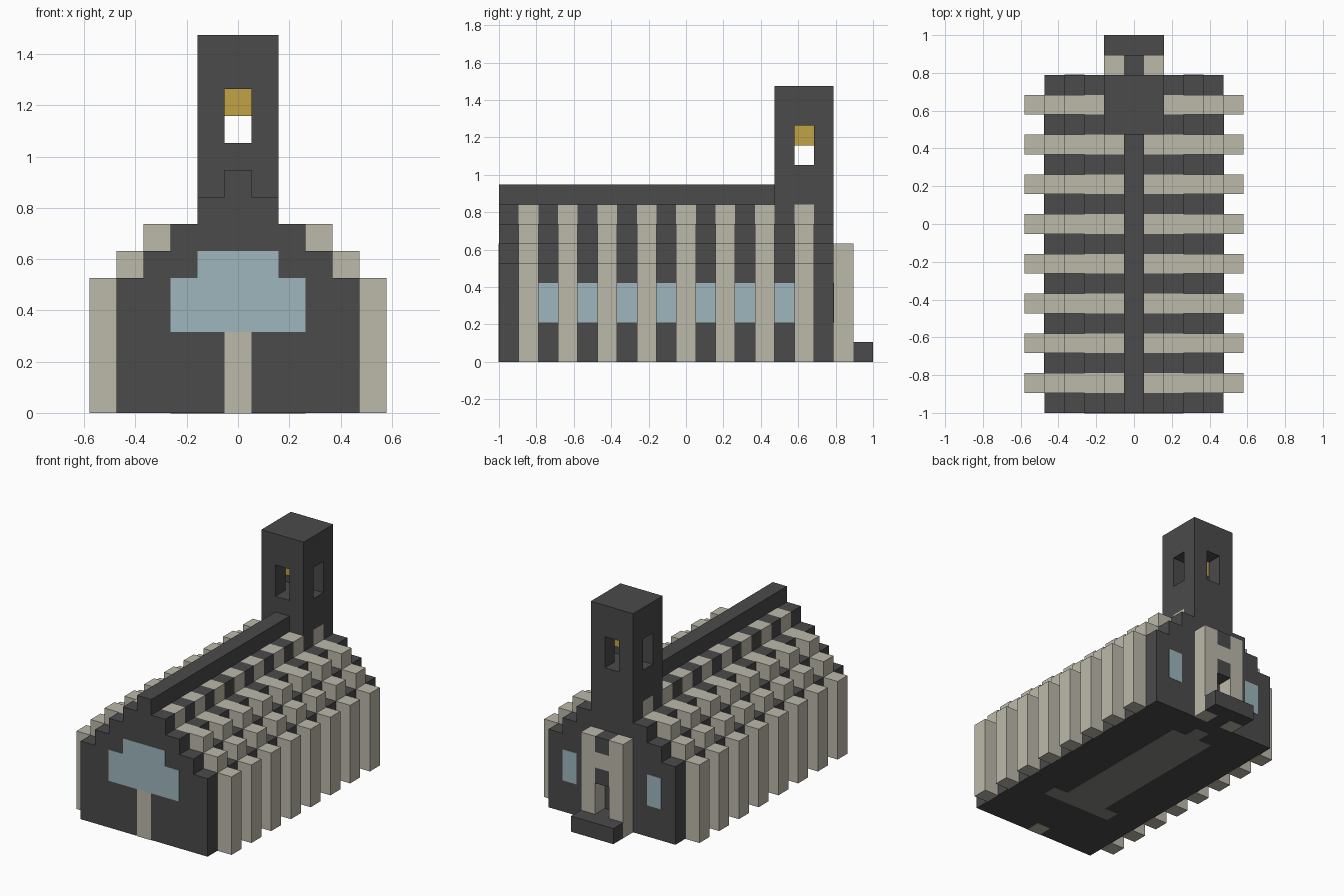
import bpy, bmesh
from mathutils import Vector

cube = bpy.data.objects.get("Cube")
if cube:
    bpy.data.objects.remove(cube, do_unlink=True)

U = 2 / 19      # one block
T = 0.02        # plate relief, in blocks


def material(name, rgb):
    m = bpy.data.materials.new(name)
    m.use_nodes = True
    m.diffuse_color = (*rgb, 1)
    bsdf = m.node_tree.nodes["Principled BSDF"]
    bsdf.inputs["Base Color"].default_value = (*rgb, 1)
    bsdf.inputs["Roughness"].default_value = 0.9
    return m


DARK = material("dark stone", (0.069, 0.069, 0.069))
PALE = material("pale stone", (0.503, 0.485, 0.402))
GLASS = material("pale blue glass", (0.337, 0.468, 0.509))
GOLD = material("gold", (0.527, 0.361, 0.058))
GREY = material("grey floor", (0.245, 0.245, 0.23))


def finish(name, bm, mat):
    bmesh.ops.scale(bm, vec=(U, U, U), verts=bm.verts)
    bmesh.ops.recalc_face_normals(bm, faces=bm.faces)
    mesh = bpy.data.meshes.new(name)
    bm.to_mesh(mesh)
    bm.free()
    mesh.materials.append(mat)
    ob = bpy.data.objects.new(name, mesh)
    bpy.context.collection.objects.link(ob)
    return ob


def blocks(name, mat, boxes, mirror=False):
    """Boxes given as (x range, y range, z range) in block units."""
    bm = bmesh.new()
    for spans in boxes:
        lo, hi = (Vector(p) for p in zip(*spans))
        verts = bmesh.ops.create_cube(bm, size=1)["verts"]
        for v in verts:
            v.co = (lo + hi) / 2 + v.co * (hi - lo)
    ob = finish(name, bm, mat)
    if mirror:
        mod = ob.modifiers.new("Mirror", 'MIRROR')
        mod.use_mirror_merge = False
    return ob


# Nave core: stepped gable profile, extruded front to back
FRONT, BACK = -9.5, 7.5
half = [(4.5, 0), (4.5, 5), (3.5, 5), (3.5, 6), (1.5, 6), (1.5, 7), (0.5, 7), (0.5, 9)]
outline = half + [(-x, z) for x, z in reversed(half)]
bm = bmesh.new()
face = bm.faces.new([bm.verts.new((x, FRONT, z)) for x, z in outline])
ext = bmesh.ops.extrude_face_region(bm, geom=[face], use_keep_orig=True)
moved = [g for g in ext["geom"] if isinstance(g, bmesh.types.BMVert)]
bmesh.ops.translate(bm, vec=(0, BACK - FRONT, 0), verts=moved)
finish("nave", bm, DARK)

# Alternating dark roof steps and pale buttress ribs
steps, ribs, windows = [], [], []
for i in range(17):
    y = (FRONT + i, FRONT + i + 1)
    if i % 2 == 0:
        steps += [((1.5, 2.5), y, (6, 7)), ((0.5, 1.5), y, (7, 8))]
        if 0 < i < 16:
            windows.append(((4.5 - T, 4.5 + T), y, (2, 4)))
    else:
        ribs += [((4.5, 5.5), y, (0, 5)), ((3.5, 4.5), y, (5, 6)),
                 ((1.5, 3.5), y, (6, 7)), ((0.5, 1.5), y, (7, 8))]
blocks("roof_steps", DARK, steps, True)
blocks("buttress_ribs", PALE, ribs, True)
blocks("side_windows", GLASS, windows, True)

# Front window and the pale strip below it
front = (FRONT - T, FRONT + T)
blocks("front_window", GLASS, [((-2.5, 2.5), front, (3, 5)),
                               ((-1.5, 1.5), front, (5, 6))])
blocks("front_strip", PALE, [((-0.5, 0.5), front, (0, 3))])

# Back windows
blocks("back_windows", GLASS, [((2.5, 3.5), (BACK - T, BACK + T), (2, 4))], True)

# Bell tower: shaft, corner posts around the openings, cap and bell
tower_y = (4.5, 7.5)
blocks("tower_shaft", DARK, [((-1.5, 1.5), tower_y, (8, 10))])
blocks("tower_posts", DARK, [((0.5, 1.5), (y, y + 1), (10, 12)) for y in (4.5, 6.5)], True)
blocks("tower_cap", DARK, [((-1.5, 1.5), tower_y, (12, 14))])
blocks("bell", GOLD, [((-0.5, 0.5), (5.5, 6.5), (11, 12))])

# Entrance: pillars, lintel, dark infill and step
porch_y = (7.5, 8.5)
blocks("entrance_pillars", PALE, [((0.5, 1.5), porch_y, (0, 6))], True)
blocks("entrance_lintel", PALE, [((-0.5, 0.5), porch_y, (4, 5))])
blocks("entrance_infill", DARK, [((-0.5, 0.5), porch_y, z) for z in ((0, 1), (3, 4), (5, 6))])
blocks("entrance_step", DARK, [((-1.5, 1.5), (8.5, 9.5), (0, 1))])

# Floor inlay on the underside
under = (-T, T)
blocks("floor_inlay", GREY, [((-2.5, 2.5), (-5.5, -4.5), under),
                             ((-1.5, 1.5), (-4.5, 5.5), under),
                             ((-0.5, 0.5), (5.5, 6.5), under)])
blocks("floor_strip", PALE, [((-0.5, 0.5), (-9.5, -8.5), under)])
